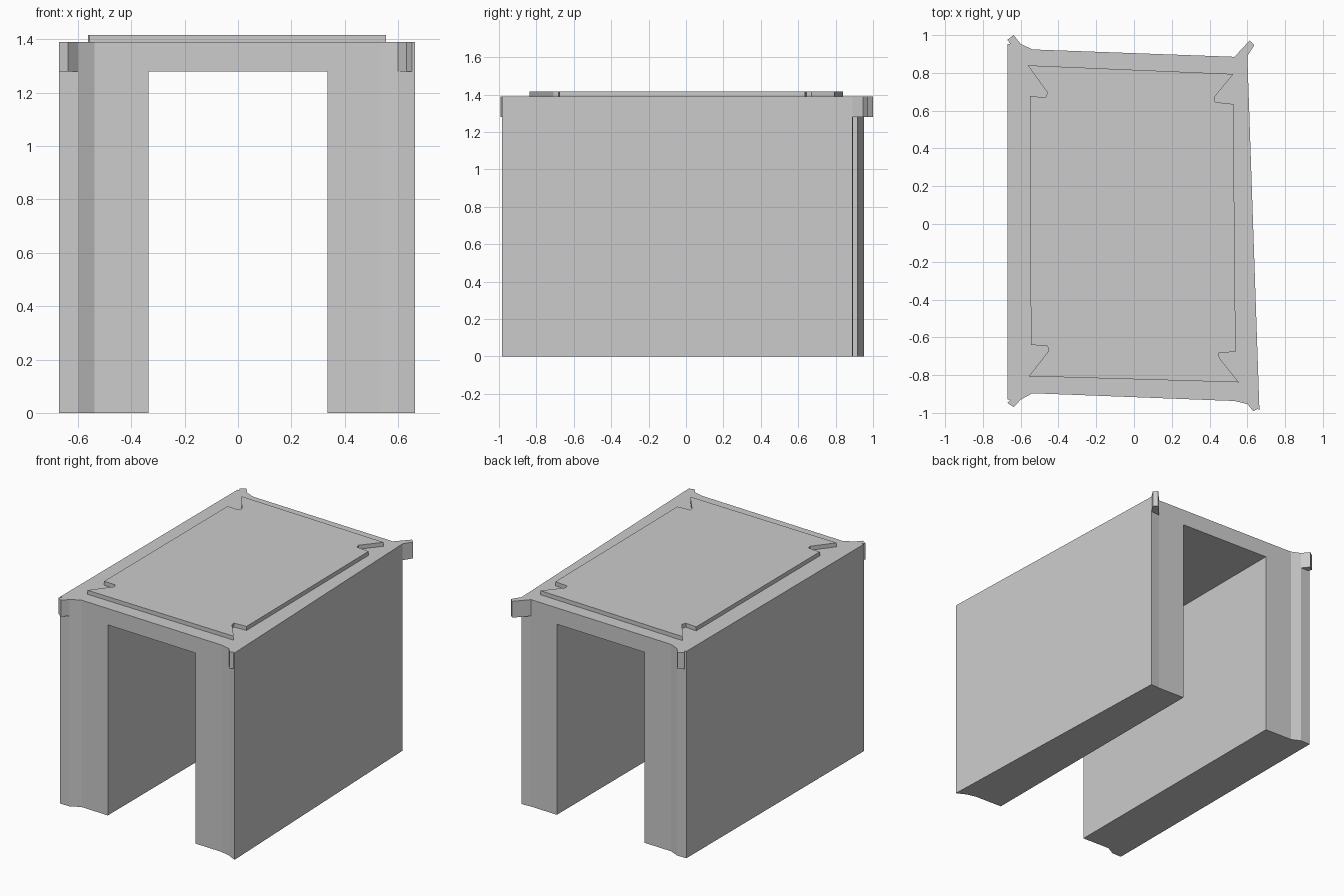
import bpy, bmesh


def prism(name, outline, z0, z1):
    """Extrude a plan outline (x, y) from z0 to z1."""
    bm = bmesh.new()
    face = bm.faces.new([bm.verts.new((x, y, z0)) for x, y in outline])
    new = bmesh.ops.extrude_face_region(bm, geom=[face])["geom"]
    top = [v for v in new if isinstance(v, bmesh.types.BMVert)]
    bmesh.ops.translate(bm, verts=top, vec=(0, 0, z1 - z0))
    bmesh.ops.recalc_face_normals(bm, faces=bm.faces)
    mesh = bpy.data.meshes.new(name)
    bm.to_mesh(mesh)
    bm.free()
    ob = bpy.data.objects.new(name, mesh)
    bpy.context.collection.objects.link(ob)
    return ob


LINTEL, TOP = 1.28, 1.39

# Arch body: skewed plan with flared corners
body = prism("arch_body", [
    (-0.67, -0.93), (-0.60, -0.93), (-0.537, -0.896),
    (0.532, -0.937), (0.60, -0.953), (0.664, -0.985),
    (0.60, 0.889), (0.532, 0.885),
    (-0.537, 0.924), (-0.60, 0.953), (-0.67, 0.953)], 0, TOP)

# Passage cut through the body from front to back
cutter = prism("passage_cutter", [(-0.335, -1.5), (0.335, -1.5), (0.335, 1.5), (-0.335, 1.5)],
               -0.5, LINTEL)
cutter.hide_render = True
cutter.hide_set(True)
cut = body.modifiers.new("passage", 'BOOLEAN')
cut.operation = 'DIFFERENCE'
cut.solver = 'EXACT'
cut.object = cutter

# Corner tabs, level with the lintel
tabs = {
    "front_left_tab": [(-0.655, -0.93), (-0.67, -0.947), (-0.637, -0.970), (-0.60, -0.93)],
    "front_right_tab": [(0.60, -0.953), (0.632, -0.992), (0.655, -0.978), (0.645, -0.96)],
    "back_right_tab": [(0.532, 0.885), (0.611, 0.970), (0.607, 0.975), (0.613, 0.975),
                       (0.637, 0.947), (0.60, 0.889)],
    "back_left_tab": [(-0.60, 0.953), (-0.637, 1.0), (-0.67, 0.975), (-0.655, 0.953)],
}
tabs["back_right_tab"] = [(0.532, 0.885), (0.613, 0.972), (0.637, 0.947), (0.60, 0.889)]
for name, outline in tabs.items():
    prism(name, outline, LINTEL, TOP)

# Raised top panel with notched corners
prism("top_panel", [
    (-0.563, 0.84), (0.526, 0.794), (0.426, 0.672), (0.43, 0.645), (0.526, 0.635),
    (0.538, -0.677), (0.447, -0.682), (0.452, -0.709), (0.555, -0.838),
    (-0.556, -0.806), (-0.452, -0.672), (-0.458, -0.646), (-0.546, -0.64),
    (-0.550, 0.677), (-0.468, 0.670), (-0.458, 0.696)], TOP - 0.005, 1.417)
